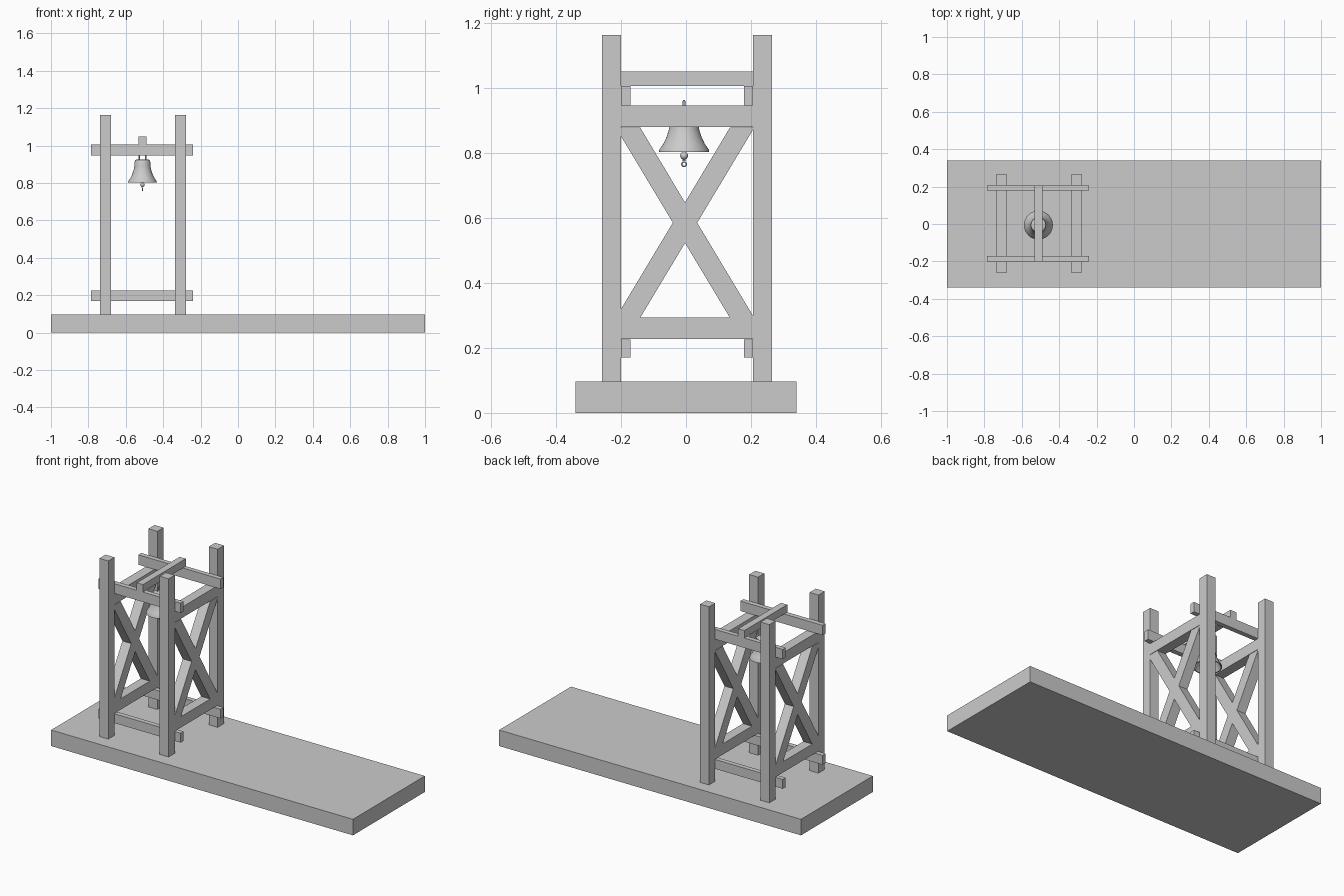
import bpy, bmesh, math
from mathutils import Matrix

if "Cube" in bpy.data.objects:
    bpy.data.objects.remove(bpy.data.objects["Cube"])


def make(name, bm):
    bmesh.ops.recalc_face_normals(bm, faces=bm.faces)
    me = bpy.data.meshes.new(name)
    bm.to_mesh(me)
    bm.free()
    ob = bpy.data.objects.new(name, me)
    bpy.context.collection.objects.link(ob)
    return ob


def smooth(ob):
    bpy.ops.object.select_all(action='DESELECT')
    ob.select_set(True)
    bpy.context.view_layer.objects.active = ob
    bpy.ops.object.shade_smooth_by_angle(angle=math.radians(40))


def box(name, x, y, z):
    bm = bmesh.new()
    size = [b - a for a, b in (x, y, z)]
    mid = [(a + b) / 2 for a, b in (x, y, z)]
    bmesh.ops.create_cube(bm, size=1, matrix=Matrix.Translation(mid) @ Matrix.Diagonal((*size, 1)))
    return make(name, bm)


def prism_x(name, outline, x0, x1):
    bm = bmesh.new()
    face = bm.faces.new([bm.verts.new((x0, y, z)) for y, z in outline])
    ext = bmesh.ops.extrude_face_region(bm, geom=[face])['geom']
    bmesh.ops.translate(bm, vec=(x1 - x0, 0, 0), verts=[v for v in ext if isinstance(v, bmesh.types.BMVert)])
    return make(name, bm)


def lathe(name, profile, cx, cy, steps=40):
    bm = bmesh.new()
    vs = [bm.verts.new((cx + r, cy, z)) for r, z in profile]
    es = [bm.edges.new(p) for p in zip(vs, vs[1:])]
    bmesh.ops.spin(bm, geom=vs + es, cent=(cx, cy, 0), axis=(0, 0, 1), angle=2 * math.pi, steps=steps)
    bmesh.ops.remove_doubles(bm, verts=bm.verts, dist=1e-5)
    smooth(make(name, bm))


def rod(name, points, radius, cyclic=False):
    cu = bpy.data.curves.new(name, 'CURVE')
    cu.dimensions = '3D'
    cu.bevel_depth = radius
    cu.bevel_resolution = 2
    cu.use_fill_caps = True
    sp = cu.splines.new('POLY')
    sp.points.add(len(points) - 1)
    for p, co in zip(sp.points, points):
        p.co = (*co, 1)
    sp.use_cyclic_u = cyclic
    bpy.context.collection.objects.link(bpy.data.objects.new(name, cu))


# Ground slab
box("base_slab", (-1, 1), (-0.34, 0.34), (0, 0.096))

# Four posts and the two side frames
YC, ZC = -0.003, 0.585
for side, x0, x1 in (("left", -0.738, -0.679), ("right", -0.338, -0.279)):
    box(side + "_front_post", (x0, x1), (-0.258, -0.2), (0.09, 1.163))
    box(side + "_back_post", (x0, x1), (0.206, 0.265), (0.09, 1.163))
    box(side + "_lower_tie", (x0, x1), (-0.2, 0.206), (0.228, 0.293))
    box(side + "_upper_tie", (x0, x1), (-0.2, 0.206), (0.88, 0.945))
    # Crossed braces as one X outline
    h, w, v = 0.2925, 0.0375, 0.0625
    r = h / 1.667
    q = [(r - w, h), (r + w, h), (w, 0), (r + w, -h), (r - w, -h), (0, -v)]
    outline = q + [(-y, -z) for y, z in q]
    prism_x(side + "_cross_brace", [(YC + y, ZC + z) for y, z in outline], x0, x1)

# Long rails joining the frames
for side, y0, y1 in (("front", -0.2, -0.171), ("back", 0.178, 0.206)):
    box(side + "_lower_rail", (-0.785, -0.24), (y0, y1), (0.17, 0.226))
    box(side + "_upper_rail", (-0.785, -0.24), (y0, y1), (0.946, 1.005))
box("bell_beam", (-0.531, -0.49), (-0.2, 0.206), (1.005, 1.05))

# Bell with hollow inside
BX, BY = -0.511, -0.006
lathe("bell", [(0, 0.926), (0.032, 0.926), (0.039, 0.922), (0.042, 0.912), (0.043, 0.892),
               (0.047, 0.87), (0.054, 0.848), (0.064, 0.827), (0.076, 0.81), (0.077, 0.802),
               (0.071, 0.802), (0.059, 0.825), (0.048, 0.848), (0.041, 0.87), (0.037, 0.9),
               (0.032, 0.917), (0, 0.918)], BX, BY)

# Crown loop on top of the bell
arc = [(BX + 0.018 * math.cos(a), BY, 0.94 + 0.019 * math.sin(a))
       for a in (math.pi * i / 10 for i in range(11))]
rod("crown_loop", [(BX + 0.018, BY, 0.92)] + arc + [(BX - 0.018, BY, 0.92)], 0.004)

# Clapper: rod, ball and pull ring
rod("clapper_rod", [(BX, BY, 0.92), (BX, BY, 0.775)], 0.004)
lathe("clapper_ball", [(0.012 * math.sin(math.pi * i / 10), 0.791 + 0.012 * math.cos(math.pi * i / 10))
                       for i in range(11)], BX, BY, 20)
rod("pull_ring", [(BX, BY + 0.007 * math.cos(a), 0.765 + 0.007 * math.sin(a))
                  for a in (math.tau * i / 16 for i in range(16))], 0.002, True)
